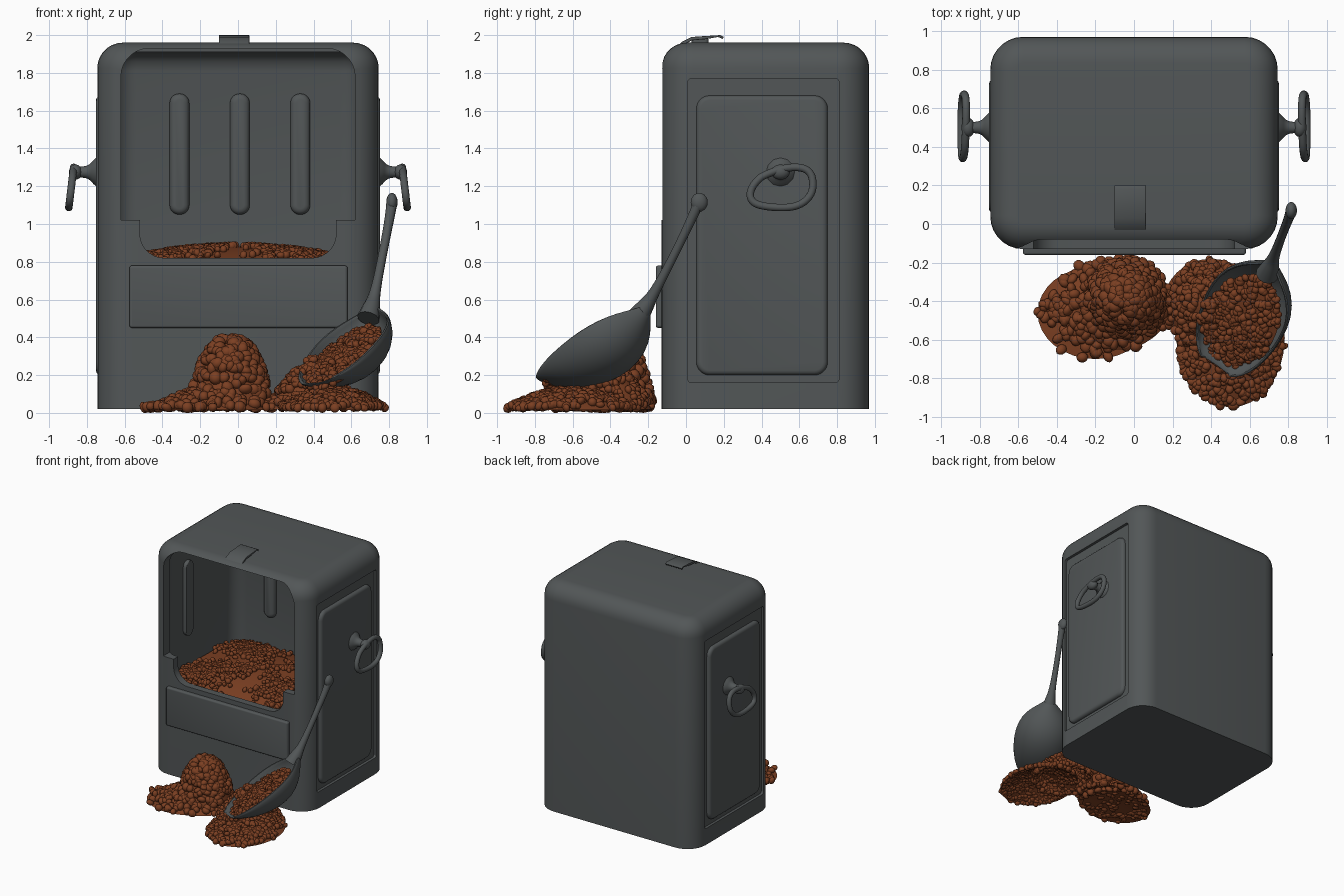
import bpy, bmesh, math, random
from mathutils import Vector, Matrix

if "Cube" in bpy.data.objects:
    bpy.data.objects.remove(bpy.data.objects["Cube"])

random.seed(4)


def material(name, rgb):
    m = bpy.data.materials.new(name)
    m.diffuse_color = (*rgb, 1)
    m.use_nodes = True
    m.node_tree.nodes["Principled BSDF"].inputs["Base Color"].default_value = m.diffuse_color
    return m


GREY = material("dark grey metal", (0.085, 0.094, 0.096))
BROWN = material("brown kibble", (0.2, 0.05, 0.016))


def add(name, mesh, mat, angle=35):
    mesh.materials.clear()
    mesh.materials.append(mat)
    ob = bpy.data.objects.new(name, mesh)
    bpy.context.collection.objects.link(ob)
    bpy.ops.object.select_all(action='DESELECT')
    ob.select_set(True)
    bpy.context.view_layer.objects.active = ob
    bpy.ops.object.shade_smooth_by_angle(angle=math.radians(angle))
    return ob


def rounded(pts, seg=7):
    """Polygon of (a, b, radius) corners, rounded."""
    out = []
    for i, (a, b, r) in enumerate(pts):
        p = Vector((a, b))
        if r == 0:
            out.append(p)
            continue
        q, s = Vector(pts[i - 1][:2]), Vector(pts[(i + 1) % len(pts)][:2])
        d0, d1 = (q - p).normalized() * r, (s - p).normalized() * r
        for k in range(seg + 1):
            t = k / seg * math.pi / 2
            out.append(p + d0 * (1 - math.sin(t)) + d1 * (1 - math.cos(t)))
    return out


def rect(a0, a1, b0, b1, r):
    return rounded([(a0, b0, r), (a1, b0, r), (a1, b1, r), (a0, b1, r)])


def prism(name, pts, axis, lo, hi, mat=GREY, bevel=0, seg=3, end=1):
    """Extrude a profile along an axis; end: 1 bevels the hi cap, -1 the lo cap."""
    put = {'x': lambda p, c: (c, p[0], p[1]), 'y': lambda p, c: (p[0], c, p[1]),
           'z': lambda p, c: (p[0], p[1], c)}[axis]
    bm = bmesh.new()
    a = [bm.verts.new(put(p, lo)) for p in pts]
    b = [bm.verts.new(put(p, hi)) for p in pts]
    n = len(pts)
    caps = [bm.faces.new(a), bm.faces.new(b)]
    for i in range(n):
        bm.faces.new((a[i], a[(i + 1) % n], b[(i + 1) % n], b[i]))
    bmesh.ops.recalc_face_normals(bm, faces=bm.faces)
    if bevel:
        bmesh.ops.bevel(bm, geom=list(caps[1 if end > 0 else 0].edges), offset=bevel,
                        segments=seg, affect='EDGES', profile=0.5, clamp_overlap=True)
    me = bpy.data.meshes.new(name)
    bm.to_mesh(me)
    bm.free()
    return add(name, me, mat)


def apply_mods(ob):
    name, mat = ob.name, ob.data.materials[0]
    me = bpy.data.meshes.new_from_object(ob.evaluated_get(bpy.context.evaluated_depsgraph_get()))
    bpy.data.objects.remove(ob)
    return add(name, me, mat)


def cut(ob, cutters):
    for c in cutters:
        m = ob.modifiers.new("cut", 'BOOLEAN')
        m.object, m.operation, m.solver = c, 'DIFFERENCE', 'EXACT'
    ob = apply_mods(ob)
    for c in cutters:
        bpy.data.objects.remove(c)
    return ob


def tube(name, pts, radii, closed=False):
    cu = bpy.data.curves.new(name, 'CURVE')
    cu.dimensions, cu.bevel_depth, cu.bevel_resolution = '3D', 1, 4
    cu.use_fill_caps = True
    sp = cu.splines.new('NURBS')
    sp.points.add(len(pts) - 1)
    for p, co, r in zip(sp.points, pts, radii):
        p.co, p.radius = (*co, 1), r
    sp.order_u, sp.use_endpoint_u, sp.use_cyclic_u, sp.resolution_u = 3, True, closed, 6
    ob = bpy.data.objects.new(name, cu)
    bpy.context.collection.objects.link(ob)
    me = bpy.data.meshes.new_from_object(ob.evaluated_get(bpy.context.evaluated_depsgraph_get()))
    bpy.data.objects.remove(ob)
    return add(name, me, GREY)


def ball(name, loc, scale, seg=16):
    bm = bmesh.new()
    bmesh.ops.create_uvsphere(bm, u_segments=seg, v_segments=10, radius=1,
                              matrix=Matrix.Translation(loc) @ Matrix.Diagonal((*scale, 1)))
    me = bpy.data.meshes.new(name)
    bm.to_mesh(me)
    bm.free()
    return add(name, me, GREY)


# Bin body with hollow interior, arched front opening and recessed sides
body = prism("bin_body", rect(-0.745, 0.745, -0.13, 0.97, 0.17), 'z', 0.02, 1.96, bevel=0.135, seg=7)
opening = prism("opening", rounded([(-0.52, 0.82, 0.13), (0.52, 0.82, 0.13), (0.52, 1.02, 0),
                (0.62, 1.02, 0), (0.62, 1.93, 0.15), (-0.62, 1.93, 0.15),
                (-0.62, 1.02, 0), (-0.52, 1.02, 0)]), 'y', -0.4, 0.1)
cavity = prism("cavity", rect(-0.66, 0.66, -0.07, 0.89, 0.12), 'z', 0.76, 1.91, bevel=0.1)
recess = [prism("recess", rect(0.01, 0.81, 0.16, 1.77, 0.02), 'x', *sorted((s * 0.722, s * 0.9)))
          for s in (-1, 1)]
body = cut(body, [opening, cavity] + recess)

# Base skirt with small bolt holes
skirt = prism("base_skirt", rect(-0.753, 0.753, -0.142, 0.975, 0.175), 'z', 0, 0.145, bevel=0.015)
holes = [prism("hole", rect(y - 0.012, y + 0.012, 0.07, 0.094, 0.012), 'x',
               *sorted((s * 0.72, s * 0.8))) for s in (-1, 1) for y in (0.15, 0.64)]
skirt = cut(skirt, holes)

# Front plate under the opening
prism("front_plate", rect(-0.575, 0.58, 0.45, 0.78, 0.015), 'y', -0.16, -0.1, bevel=0.012, end=-1)

# Ribs pressed into the inside walls
for x in (-0.31, 0.01, 0.33):
    prism("back_rib", rect(x - 0.052, x + 0.052, 1.05, 1.69, 0.05), 'y', 0.85, 0.9, bevel=0.03, end=-1)
for s in (-1, 1):
    prism("side_rib", rect(0.2, 0.3, 1.05, 1.69, 0.05), 'x', *sorted((s * 0.63, s * 0.67)),
          bevel=0.025, end=-s)

# Side panels and swinging ring handles
RING = [(0.40, 1.25), (0.50, 1.30), (0.66, 1.30), (0.68, 1.17), (0.60, 1.09), (0.46, 1.085),
        (0.34, 1.11), (0.34, 1.2)]
for s, side in ((-1, "left"), (1, "right")):
    prism(side + "_panel", rect(0.055, 0.75, 0.2, 1.68, 0.07), 'x', *sorted((s * 0.71, s * 0.752)),
          bevel=0.025, end=s)
    tube(side + "_handle_mount", [(s * x, 0.5, 1.275) for x in (0.74, 0.76, 0.79, 0.83, 0.87)],
         (0.085, 0.07, 0.035, 0.028, 0.028))
    ball(side + "_handle_knob", (s * 0.86, 0.5, 1.275), (0.035, 0.05, 0.04))
    tube(side + "_handle_ring", [(s * (0.87 + (1.3 - z) * 0.12), y, z) for y, z in RING],
         [0.02] * len(RING), closed=True)

# Latch on the top edge
prism("latch", [(-0.03, 1.93), (0.0, 1.955), (0.03, 1.972), (0.1, 1.978), (0.17, 1.99), (0.195, 1.98),
                (0.2, 1.99), (0.18, 2.0), (0.1, 1.995), (0.03, 1.99), (-0.02, 1.965), (-0.05, 1.935)],
      'x', -0.1, 0.06, bevel=0.004)
prism("latch_block", rect(-0.06, 0.02, 0.03, 0.12, 0.02), 'z', 1.94, 1.98)

# Loose kibble: a smooth core covered with small uneven lumps
bm = bmesh.new()
bmesh.ops.create_icosphere(bm, subdivisions=2, radius=1)
bm.verts.index_update()
LUMP_V = [v.co.copy() for v in bm.verts]
LUMP_F = [[v.index for v in f.verts] for f in bm.faces]
bm.free()


def pile(name, place, n, size, core):
    """place(r, angle) gives a surface point; r runs from 0 at the middle to 1 at the rim."""
    vs, fs = [], []
    rings, seg = 10, 32
    for k in range(rings + 1):
        for j in range(seg):
            p = place(k / rings, j / seg * math.tau)
            vs.append(p - core * size * 0.5)
    for k in range(rings):
        for j in range(seg):
            a, b = k * seg + j, k * seg + (j + 1) % seg
            fs.append((a, a + seg, b + seg, b))
    for _ in range(n):
        p = place(math.sqrt(random.random()), random.random() * math.tau)
        rot = Matrix.Rotation(random.random() * 6.28, 3, Vector((random.uniform(-1, 1), random.random(), 0.5)))
        sc = Vector([size * random.uniform(0.75, 1.25) for _ in range(3)])
        o = len(vs)
        vs += [p + rot @ (v * sc) for v in LUMP_V]
        fs += [[i + o for i in f] for f in LUMP_F]
    me = bpy.data.meshes.new(name)
    me.from_pydata(vs, [], fs)
    return add(name, me, BROWN, 60)


def mound(cx, cy, rx, ry, z0, h, power=2.0, square=1.0):
    def place(r, a):
        c, s = math.cos(a), math.sin(a)
        c, s = math.copysign(abs(c) ** square, c), math.copysign(abs(s) ** square, s)
        return Vector((cx + rx * r * c, cy + ry * r * s, z0 + h * (1 - r ** power)))
    return place


UP = Vector((0, 0, 1))
pile("kibble_inside", mound(0, 0.41, 0.65, 0.47, 0.80, 0.085, 2, 0.4), 1100, 0.02, UP)
pile("kibble_heap", mound(-0.04, -0.38, 0.215, 0.2, 0.05, 0.34, 2.8), 330, 0.03, UP)
pile("kibble_heap_foot", mound(-0.12, -0.42, 0.31, 0.24, 0.03, 0.11, 1.5), 190, 0.028, UP)
pile("kibble_scatter", mound(-0.2, -0.46, 0.3, 0.24, 0.028, 0.02), 90, 0.027, UP)
pile("kibble_spill", mound(0.5, -0.6, 0.28, 0.35, 0.025, 0.1, 2), 480, 0.022, UP)
pile("kibble_spill_back", mound(0.4, -0.42, 0.25, 0.24, 0.03, 0.26, 1.4), 330, 0.022, UP)

# Scoop bowl, lofted from tip to neck
TIP, NECK = Vector((0.42, -0.74, 0.17)), Vector((0.705, -0.225, 0.55))
U = (NECK - TIP).normalized()
N = Vector((-0.35, -0.2, 1))
N = (N - U * N.dot(U)).normalized()
W = U.cross(N)
LEN = (NECK - TIP).length
STATIONS = [(0, 0.09, 0.015), (0.06, 0.14, 0.05), (0.2, 0.195, 0.13), (0.4, 0.225, 0.19), (0.6, 0.23, 0.21),
            (0.76, 0.2, 0.185), (0.88, 0.14, 0.13), (0.96, 0.07, 0.075), (1.02, 0.03, 0.035)]
vs, fs, m = [], [], 18
for t, w, d in STATIONS:
    for k in range(m + 1):
        a = math.pi * k / m
        vs.append(TIP + U * t * LEN + W * w * math.cos(a) - N * d * math.sin(a))
for i in range(len(STATIONS) - 1):
    for k in range(m):
        a = i * (m + 1) + k
        fs.append((a, a + 1, a + m + 2, a + m + 1))
me = bpy.data.meshes.new("scoop_bowl")
me.from_pydata(vs, [], fs)
bowl = add("scoop_bowl", me, GREY)
sol = bowl.modifiers.new("wall", 'SOLIDIFY')
sol.thickness, sol.offset = 0.018, 0
sub = bowl.modifiers.new("smooth", 'SUBSURF')
sub.levels = 1
apply_mods(bowl)

# Scoop handle and its rounded end
tube("scoop_handle", [(0.69, -0.26, 0.5), (0.705, -0.225, 0.55), (0.725, -0.17, 0.63), (0.77, -0.05, 0.86),
                      (0.81, 0.05, 1.07), (0.815, 0.07, 1.12)], (0.06, 0.05, 0.026, 0.022, 0.026, 0.03))
ball("scoop_handle_end", (0.815, 0.07, 1.115), (0.03, 0.045, 0.05))


# Kibble held in the scoop
def in_scoop(r, a):
    return (TIP + U * LEN * (0.42 + 0.42 * r * math.sin(a)) + W * 0.19 * r * math.cos(a)
            - N * (0.045 - 0.025 * (1 - r * r)))


pile("kibble_in_scoop", in_scoop, 330, 0.02, N)
